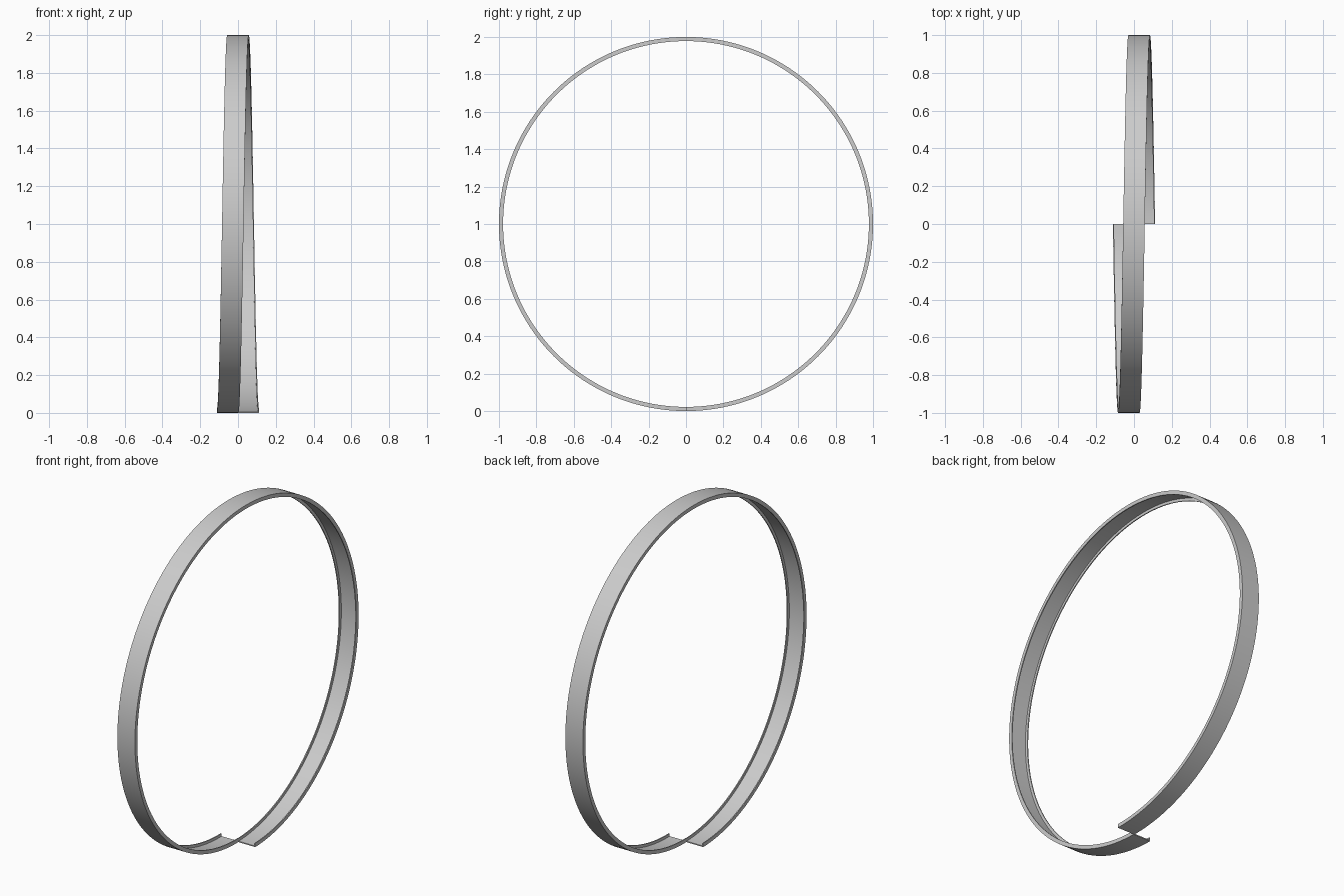
import bpy, bmesh, math

if "Cube" in bpy.data.objects:
    bpy.data.objects.remove(bpy.data.objects["Cube"])

R = 1.0          # outer radius
W = 0.114        # band width
PITCH = 0.11     # sideways drift over one turn
DEPTH = 0.022    # flange depth towards the centre
T = 0.006        # sheet and flange thickness
N = 192          # steps around the turn

# U-shaped channel section: (x offset, radius)
h = W / 2
profile = [(-h, R), (h, R), (h, R - DEPTH), (h - T, R - DEPTH),
           (h - T, R - T), (-h + T, R - T), (-h + T, R - DEPTH), (-h, R - DEPTH)]

# sweep the section through a single helical turn, starting at the bottom
bm = bmesh.new()
rings = []
for i in range(N + 1):
    t = i / N
    a = 2 * math.pi * t
    shift = PITCH * (t - 0.5)
    rings.append([bm.verts.new((x + shift, -r * math.sin(a), R - r * math.cos(a)))
                  for x, r in profile])
k = len(profile)
for a, b in zip(rings, rings[1:]):
    for j in range(k):
        n = (j + 1) % k
        bm.faces.new((a[j], a[n], b[n], b[j]))

# cap the two open ends
bm.faces.new(rings[0])
bm.faces.new(rings[-1][::-1])
bmesh.ops.recalc_face_normals(bm, faces=bm.faces[:])

mesh = bpy.data.meshes.new("helical_band")
bm.to_mesh(mesh)
bm.free()
band = bpy.data.objects.new("helical_band", mesh)
bpy.context.collection.objects.link(band)
bpy.context.view_layer.objects.active = band
band.select_set(True)
bpy.ops.object.shade_smooth_by_angle(angle=math.radians(30))
